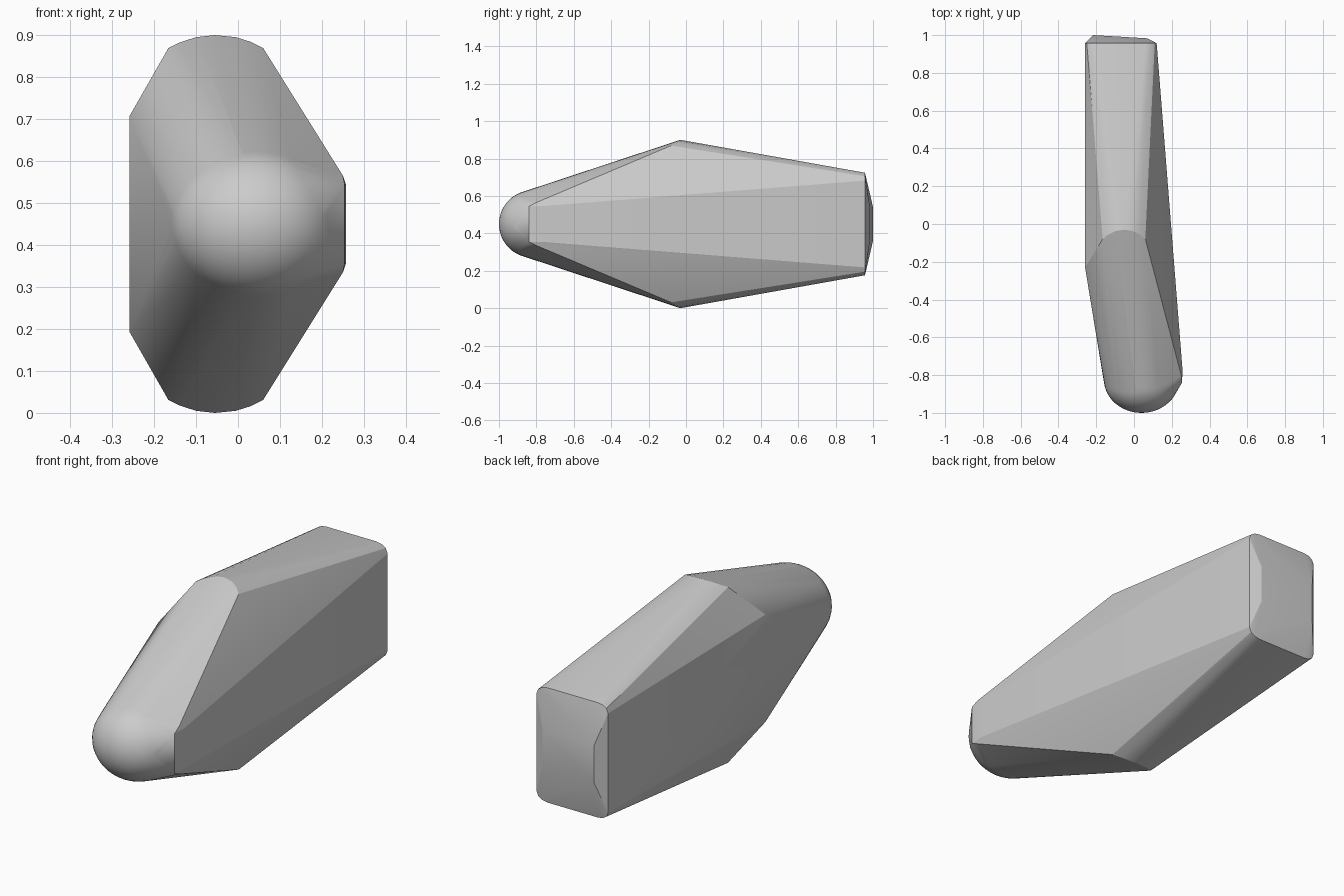
import bpy, bmesh, math

if "Cube" in bpy.data.objects:
    bpy.data.objects.remove(bpy.data.objects["Cube"])

MID = 0.45
bm = bmesh.new()


def pair(x, y, h):
    # point mirrored above and below the middle height
    for s in (1, -1):
        bm.verts.new((x, y, MID + s * h))


# rounded nose: ellipsoid at the front
for i in range(1, 24):
    t = math.pi * i / 24
    for j in range(40):
        a = math.tau * j / 40
        bm.verts.new((0.04 + 0.20 * math.sin(t) * math.cos(a),
                      -0.82 - 0.18 * math.cos(t),
                      MID + 0.18 * math.sin(t) * math.sin(a)))
bm.verts.new((0.04, -1.0, MID))

# flattened right cheek of the nose
for y, x, h in ((-0.84, 0.254, 0.095), (-0.775, 0.257, 0.095), (-0.80, 0.25, 0.115)):
    pair(x, y, h)

# arched ridges, top and bottom
for x, y, h in ((-0.166, -0.08, 0.419), (-0.14, -0.058, 0.432), (-0.10, -0.038, 0.445),
                (-0.055, -0.03, 0.45), (-0.005, -0.038, 0.445), (0.03, -0.055, 0.434),
                (0.06, -0.08, 0.419)):
    pair(x, y, h)

# left side panel
pair(-0.259, -0.23, 0.256)
pair(-0.259, 0.957, 0.237)

# back rim with rounded corners, and the shallow bulge of the end cap
for x, y, h in ((-0.25, 0.957, 0.258), (-0.23, 0.957, 0.27), (-0.205, 0.957, 0.274),
                (0.06, 0.957, 0.274), (0.09, 0.957, 0.268), (0.11, 0.957, 0.255),
                (0.12, 0.957, 0.232), (-0.215, 1.0, 0.09), (0.07, 0.983, 0.09)):
    pair(x, y, h)

# wrap everything in one skin
res = bmesh.ops.convex_hull(bm, input=bm.verts[:])
loose = [v for v in bm.verts if not v.link_faces]
bmesh.ops.delete(bm, geom=loose, context='VERTS')
bmesh.ops.recalc_face_normals(bm, faces=bm.faces[:])

mesh = bpy.data.meshes.new("faceted_hull")
bm.to_mesh(mesh)
bm.free()
hull = bpy.data.objects.new("faceted_hull", mesh)
bpy.context.collection.objects.link(hull)
bpy.context.view_layer.objects.active = hull
hull.select_set(True)
bpy.ops.object.shade_smooth_by_angle(angle=math.radians(15))
